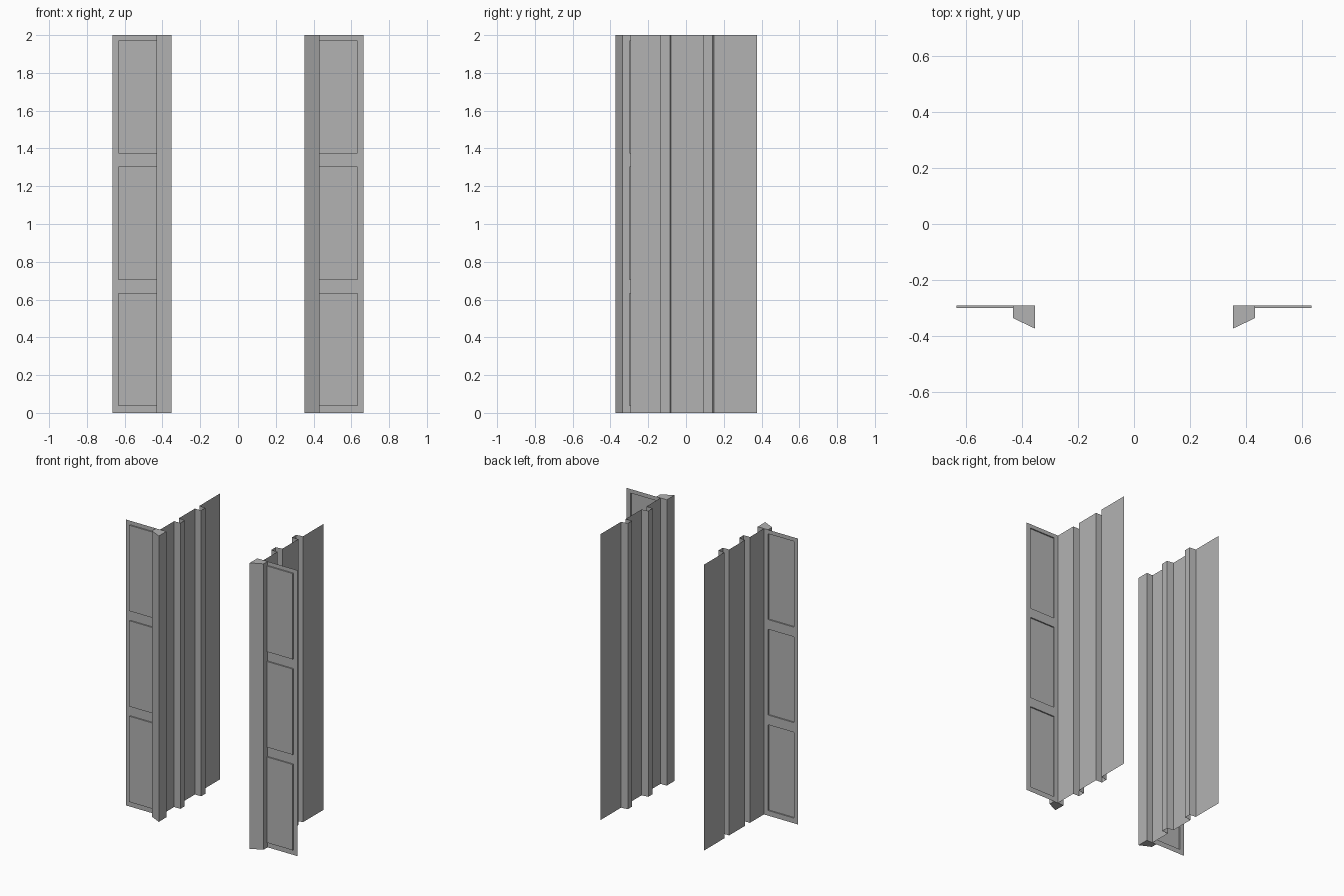
import bpy, bmesh

cube = bpy.data.objects.get("Cube")
if cube:
    bpy.data.objects.remove(cube)

HEIGHT = 2.0
WALL_X, INNER_X, OUTER_X = 0.40, 0.352, 0.665
FRONT_Y, BACK_Y = -0.29, 0.375

grey = bpy.data.materials.new("plain_grey")
grey.use_nodes = True
grey.diffuse_color = (0.45, 0.45, 0.45, 1)
grey.node_tree.nodes["Principled BSDF"].inputs["Base Color"].default_value = grey.diffuse_color


def finish(name, bm):
    """Turn a bmesh of the left half into an object mirrored across x."""
    mesh = bpy.data.meshes.new(name)
    bm.to_mesh(mesh)
    bm.free()
    mesh.materials.append(grey)
    obj = bpy.data.objects.new(name, mesh)
    bpy.context.collection.objects.link(obj)
    mirror = obj.modifiers.new("mirror", 'MIRROR')
    mirror.use_mirror_merge = False
    return obj


def extrude_outline(bm, points, closed=False):
    """Raise a plan outline to full height, capped when closed."""
    low = [bm.verts.new((x, y, 0)) for x, y in points]
    high = [bm.verts.new((x, y, HEIGHT)) for x, y in points]
    count = len(points)
    for i in range(count if closed else count - 1):
        j = (i + 1) % count
        bm.faces.new((low[i], low[j], high[j], high[i]))
    if closed:
        bm.faces.new(low[::-1])
        bm.faces.new(high)


# Side walls: one thin sheet folded inward into two open ribs
outline = [(WALL_X, FRONT_Y)]
for start, end in ((-0.135, -0.08), (0.095, 0.147)):
    outline += [(WALL_X, start), (INNER_X, start),
                (INNER_X, end - 0.006), (WALL_X, end)]
outline.append((WALL_X, BACK_Y))
bm = bmesh.new()
extrude_outline(bm, outline[::-1])
finish("side_walls", bm)

# Corner posts with a slanted front
bm = bmesh.new()
extrude_outline(bm, [(INNER_X, FRONT_Y), (INNER_X, -0.373),
                     (0.432, -0.335), (0.432, FRONT_Y)], closed=True)
finish("corner_posts", bm)

# Front sheets with three shallow raised panels each
xs = [WALL_X, 0.633, OUTER_X]
zs = [0]
for i in range(3):
    bottom = 0.036 + i * 0.668
    zs += [bottom, bottom + 0.6]
zs.append(HEIGHT)
bm = bmesh.new()
grid = [[bm.verts.new((x, FRONT_Y, z)) for x in xs] for z in zs]
raised = []
for row in range(len(zs) - 1):
    for col in range(len(xs) - 1):
        face = bm.faces.new((grid[row][col], grid[row][col + 1],
                             grid[row + 1][col + 1], grid[row + 1][col]))
        if col == 0 and row % 2 == 1:
            raised.append(face)
bm.normal_update()
bmesh.ops.inset_individual(bm, faces=raised, thickness=0, depth=0.009)
# Merge the flat frame cells
bmesh.ops.dissolve_limit(bm, angle_limit=0.01, verts=bm.verts[:], edges=bm.edges[:])
finish("front_panels", bm)
